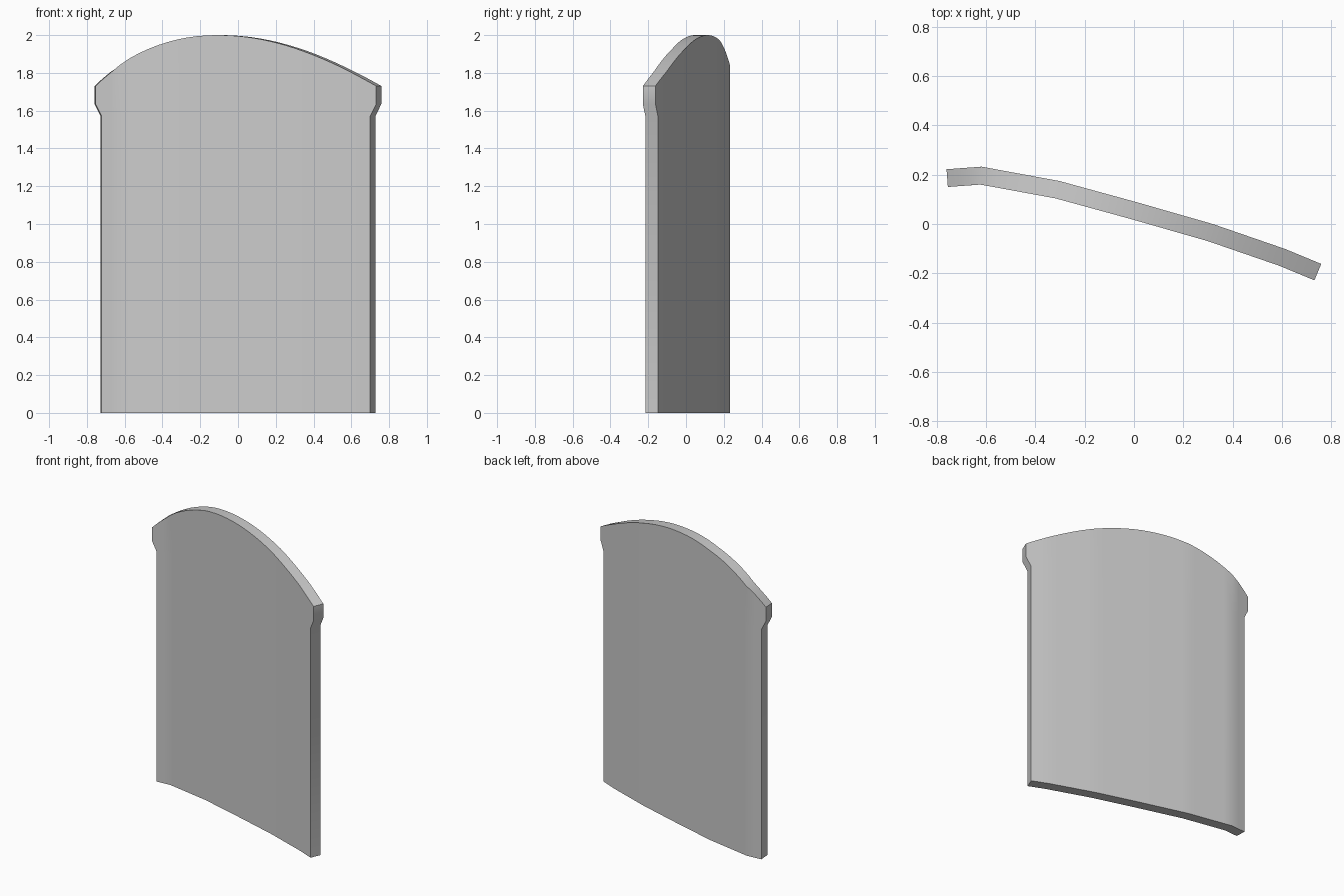
import bpy
import bmesh
import math

cube = bpy.data.objects.get("Cube")
if cube:
    bpy.data.objects.remove(cube, do_unlink=True)

# Plan centreline of the bent panel (x, y)
PLAN = [(-0.757, 0.186), (-0.62, 0.196), (-0.31, 0.139), (0, 0.054),
        (0.31, -0.035), (0.6, -0.135), (0.745, -0.195)]
THICKNESS = 0.072
BODY_LEFT, BODY_RIGHT = -0.724, 0.713
SHOULDER_LOW, SHOULDER_HIGH = 1.57, 1.635


def plan_y(x):
    for (xa, ya), (xb, yb) in zip(PLAN, PLAN[1:]):
        if x <= xb:
            break
    return ya + (yb - ya) * (x - xa) / (xb - xa)


def arch_z(x):
    """Lopsided arch with its crown left of the middle."""
    d = x + 0.1
    if d < 0:
        return 2 - 0.5 * d ** 2 - 0.29 * d ** 4
    return 2 - 0.42 * d ** 2 + 0.06 * d ** 4


# Columns: bend lines plus even steps along the arch
bends = [BODY_LEFT] + [p[0] for p in PLAN[1:-1]] + [BODY_RIGHT]
columns = []
for a, b in zip(bends, bends[1:]):
    steps = max(2, round((b - a) / 0.05))
    columns += [a + (b - a) * i / steps for i in range(steps)]
columns.append(BODY_RIGHT)

bm = bmesh.new()


def vert(x, z):
    return bm.verts.new((x, plan_y(x), z))


# Main sheet, with the shoulder height as a middle row
rows = [[vert(x, z) for z in (0, SHOULDER_LOW, arch_z(x))] for x in columns]
for a, b in zip(rows, rows[1:]):
    for k in range(2):
        bm.faces.new((a[k], b[k], b[k + 1], a[k + 1]))

# Projecting shoulders at both ends
for row, x in ((rows[0], PLAN[0][0]), (rows[-1], PLAN[-1][0])):
    low, high = vert(x, SHOULDER_HIGH), vert(x, arch_z(x))
    bm.faces.new((row[1], low, high, row[2]))

bmesh.ops.recalc_face_normals(bm, faces=bm.faces)
mesh = bpy.data.meshes.new("curved_panel")
bm.to_mesh(mesh)
bm.free()
panel = bpy.data.objects.new("curved_panel", mesh)
bpy.context.collection.objects.link(panel)

# Stone-grey colour
grey = bpy.data.materials.new("plain grey")
grey.use_nodes = True
colour = (0.6, 0.6, 0.6, 1)
grey.diffuse_color = colour
grey.node_tree.nodes["Principled BSDF"].inputs["Base Color"].default_value = colour
mesh.materials.append(grey)

# Thicken evenly about the centreline
solid = panel.modifiers.new("thickness", "SOLIDIFY")
solid.thickness = THICKNESS
solid.offset = 0
solid.use_even_offset = True

bpy.context.view_layer.objects.active = panel
panel.select_set(True)
bpy.ops.object.modifier_apply(modifier=solid.name)
bpy.ops.object.shade_smooth_by_angle(angle=math.radians(35))
